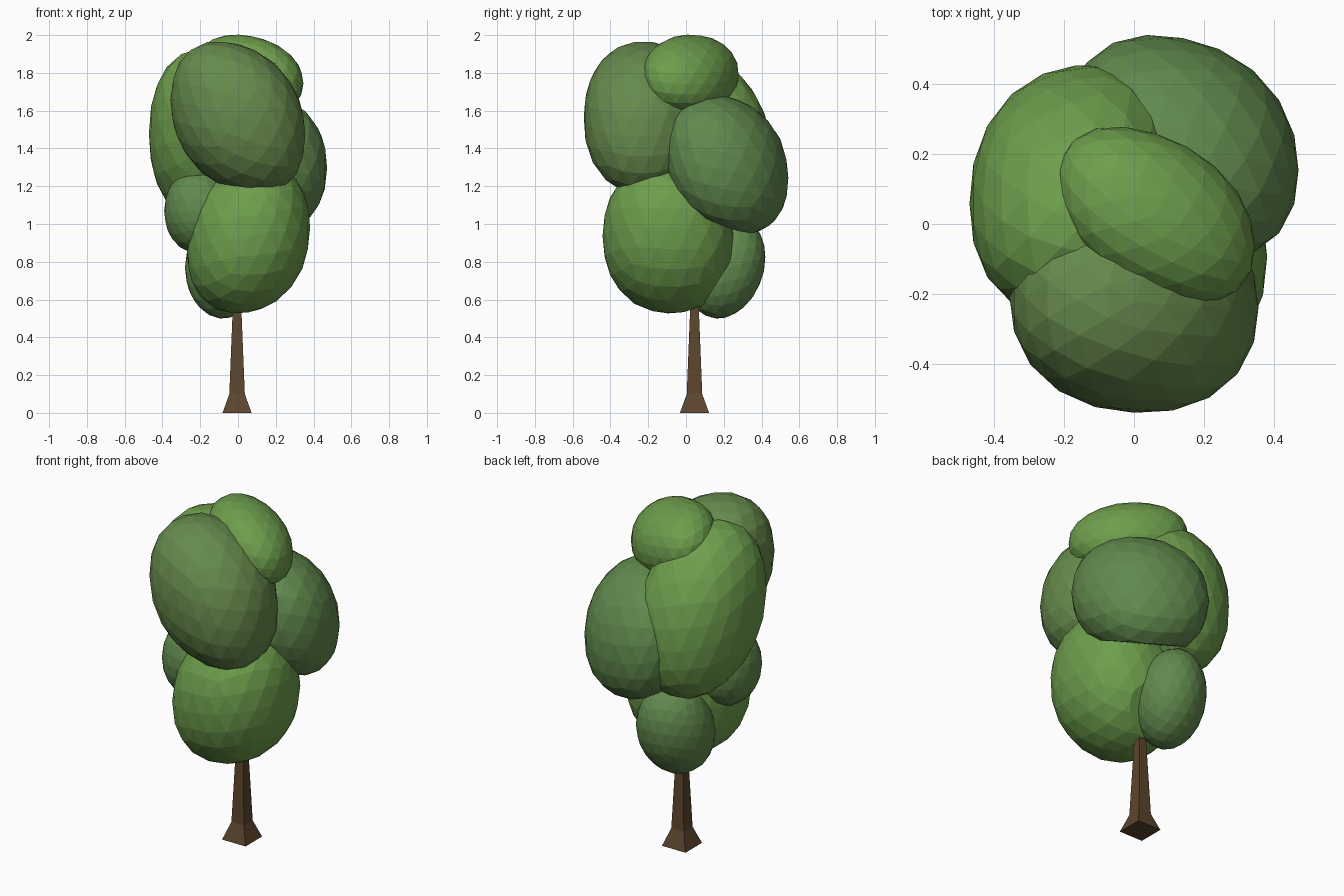
import bpy, bmesh, math
from mathutils import Matrix, Vector

if "Cube" in bpy.data.objects:
    bpy.data.objects.remove(bpy.data.objects["Cube"])


def material(name, rgb):
    m = bpy.data.materials.new(name)
    m.diffuse_color = (*rgb, 1)
    m.use_nodes = True
    m.node_tree.nodes["Principled BSDF"].inputs["Base Color"].default_value = m.diffuse_color
    return m


BRIGHT = material("bright_leaf", (0.155, 0.342, 0.073))
OLIVE = material("olive_leaf", (0.133, 0.254, 0.073))
COOL = material("cool_leaf", (0.119, 0.25, 0.075))
BARK = material("bark", (0.107, 0.06, 0.027))


def finish(bm, name, mat):
    bmesh.ops.recalc_face_normals(bm, faces=bm.faces)
    mesh = bpy.data.meshes.new(name)
    bm.to_mesh(mesh)
    bm.free()
    mesh.materials.append(mat)
    obj = bpy.data.objects.new(name, mesh)
    bpy.context.collection.objects.link(obj)
    return obj


def clump(name, mat, center, half, lean, cut=None, p=2.0):
    """Leaning ellipsoid: half extents on x, y, z and lean in xy, xz, yz.
    cut = (outward normal, distance from centre) slices one side flat.
    p above 2 makes the clump a little fuller."""
    xy, xz, yz = lean
    b = math.sqrt(1 - xy * xy)
    c = (yz - xy * xz) / b
    shear = Matrix(((1, 0, 0), (xy, b, 0), (xz, c, math.sqrt(1 - xz * xz - c * c))))
    m = Matrix.Diagonal(Vector(half)) @ shear
    bm = bmesh.new()
    bmesh.ops.create_icosphere(bm, subdivisions=3, radius=1.0)
    for v in bm.verts:
        v.co = m @ (v.co / sum(abs(k) ** p for k in v.co) ** (1 / p)) * 1.005
    if cut:
        n = Vector(cut[0]).normalized()
        bmesh.ops.bisect_plane(bm, geom=bm.verts[:] + bm.edges[:] + bm.faces[:],
                               plane_co=n * cut[1], plane_no=n, clear_outer=True)
        bmesh.ops.holes_fill(bm, edges=[e for e in bm.edges if e.is_boundary])
    bmesh.ops.translate(bm, verts=bm.verts, vec=center)
    return finish(bm, name, mat)


# Foliage clumps
clump("front_upper_foliage", OLIVE, (0, -0.225, 1.562), (0.355, 0.315, 0.4), (-0.05, -0.24, 0), p=2.2)
clump("top_foliage", BRIGHT, (0.062, 0.025, 1.79), (0.283, 0.25, 0.21), (-0.36, -0.22, 0), p=2.15)
clump("right_back_foliage", COOL, (0.14, 0.218, 1.315), (0.33, 0.32, 0.365), (-0.2, -0.05, -0.2),
      ((-0.25, -0.42, -0.87), 0.25), p=2.2)
clump("front_lower_foliage", BRIGHT, (0.055, -0.095, 0.925), (0.325, 0.345, 0.395), (0, 0.14, -0.03),
      ((0, 0.8, -0.5), 0.345), p=2.2)
clump("back_lower_foliage", COOL, (-0.08, 0.21, 0.77), (0.2, 0.21, 0.27), (0.1, 0, 0.2))
clump("left_foliage", BRIGHT, (-0.165, 0.095, 1.455), (0.305, 0.36, 0.465), (0.1, -0.05, -0.25), p=2.2)
clump("left_middle_foliage", COOL, (-0.205, -0.08, 1.07), (0.185, 0.2, 0.225), (0, 0, 0), p=2.1)

# Square trunk with a flared foot
bm = bmesh.new()
rings = []
for z, r in ((0, 0.077), (0.1, 0.041), (0.55, 0.023), (0.95, 0.014)):
    rings.append([bm.verts.new((-0.005 + r * sx, 0.045 + r * sy, z))
                  for sx, sy in ((-1, -1), (1, -1), (1, 1), (-1, 1))])
for lo, hi in zip(rings, rings[1:]):
    for i in range(4):
        j = (i + 1) % 4
        bm.faces.new((lo[i], lo[j], hi[j], hi[i]))
bm.faces.new(rings[0][::-1])
bm.faces.new(rings[-1])
finish(bm, "trunk", BARK)
